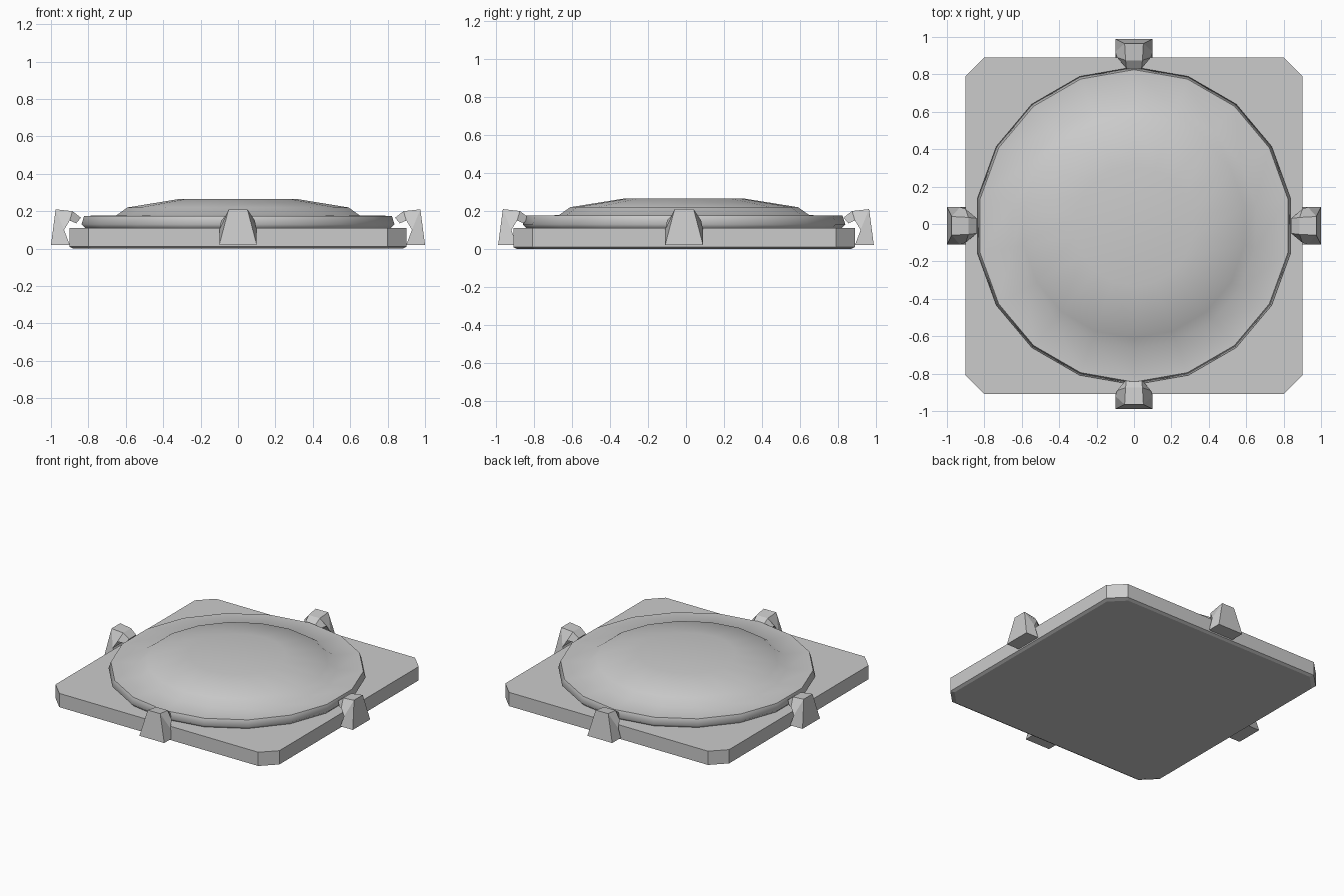
import bpy, bmesh, math
from mathutils import Matrix, Vector

cube = bpy.data.objects.get("Cube")
if cube:
    bpy.data.objects.remove(cube, do_unlink=True)

grey = bpy.data.materials.new("light grey")
grey.use_nodes = True
colour = (0.6, 0.6, 0.6, 1)
grey.diffuse_color = colour
grey.node_tree.nodes["Principled BSDF"].inputs["Base Color"].default_value = colour

CENTRE_Y = -0.01


def loft(name, rings, smooth_angle=None):
    """Join equal closed rings of points with quads and cap both ends."""
    bm = bmesh.new()
    loops = [[bm.verts.new(p) for p in ring] for ring in rings]
    for a, b in zip(loops, loops[1:]):
        for i in range(len(a)):
            j = (i + 1) % len(a)
            bm.faces.new((a[i], a[j], b[j], b[i]))
    bm.faces.new(loops[0][::-1])
    bm.faces.new(loops[-1])
    bmesh.ops.recalc_face_normals(bm, faces=bm.faces)
    mesh = bpy.data.meshes.new(name)
    bm.to_mesh(mesh)
    bm.free()
    mesh.materials.append(grey)
    obj = bpy.data.objects.new(name, mesh)
    bpy.context.collection.objects.link(obj)
    if smooth_angle:
        bpy.ops.object.select_all(action='DESELECT')
        obj.select_set(True)
        bpy.context.view_layer.objects.active = obj
        bpy.ops.object.shade_smooth_by_angle(angle=math.radians(smooth_angle))
    return obj


# Square base plate with cut corners and a slightly narrower underside
def plate_ring(half, cut, z):
    corners = []
    for k in range(4):
        turn = Matrix.Rotation(k * math.pi / 2, 3, 'Z')
        corners += [turn @ Vector((half, half - cut, z)),
                    turn @ Vector((half - cut, half, z))]
    return [p + Vector((0, CENTRE_Y, 0)) for p in corners]


loft("base_plate", [plate_ring(0.88, 0.1, 0), plate_ring(0.9, 0.1, 0.01),
                    plate_ring(0.9, 0.1, 0.11)])


# Round lid: undercut rim, flat shoulder and low dome
def disc_ring(radius, z, sides=18):
    angles = [2 * math.pi * i / sides for i in range(sides)]
    return [(radius * math.sin(a), CENTRE_Y + radius * math.cos(a), z) for a in angles]


lid_profile = [(0.82, 0.1), (0.85, 0.13), (0.835, 0.175), (0.66, 0.178),
               (0.6, 0.22), (0.32, 0.265)]
loft("domed_lid", [disc_ring(r, z) for r, z in lid_profile], 70)

# Hooked clips: each station is outer (reach, height, half width), then inner
stations = [((1.0, 0.02, 0.1), (0.9, 0.02, 0.1)),
            ((0.975, 0.21, 0.05), (0.93, 0.1, 0.1)),
            ((0.885, 0.2, 0.045), (0.9, 0.15, 0.09)),
            ((0.84, 0.165, 0.04), (0.865, 0.135, 0.06))]
sides = [("left", 0, 0), ("back", 1, 0), ("right", 2, 0), ("front", 3, -0.02)]
for side, quarter, shift in sides:
    turn = Matrix.Rotation(quarter * math.pi / 2, 3, 'Z')
    rings = []
    for (ro, zo, wo), (ri, zi, wi) in stations:
        ring = [(ro, -wo, zo), (ro, wo, zo), (ri, wi, zi), (ri, -wi, zi)]
        rings.append([turn @ Vector((x + shift, y, z)) + Vector((0, CENTRE_Y, 0))
                      for x, y, z in ring])
    loft(side + "_clip", rings)
